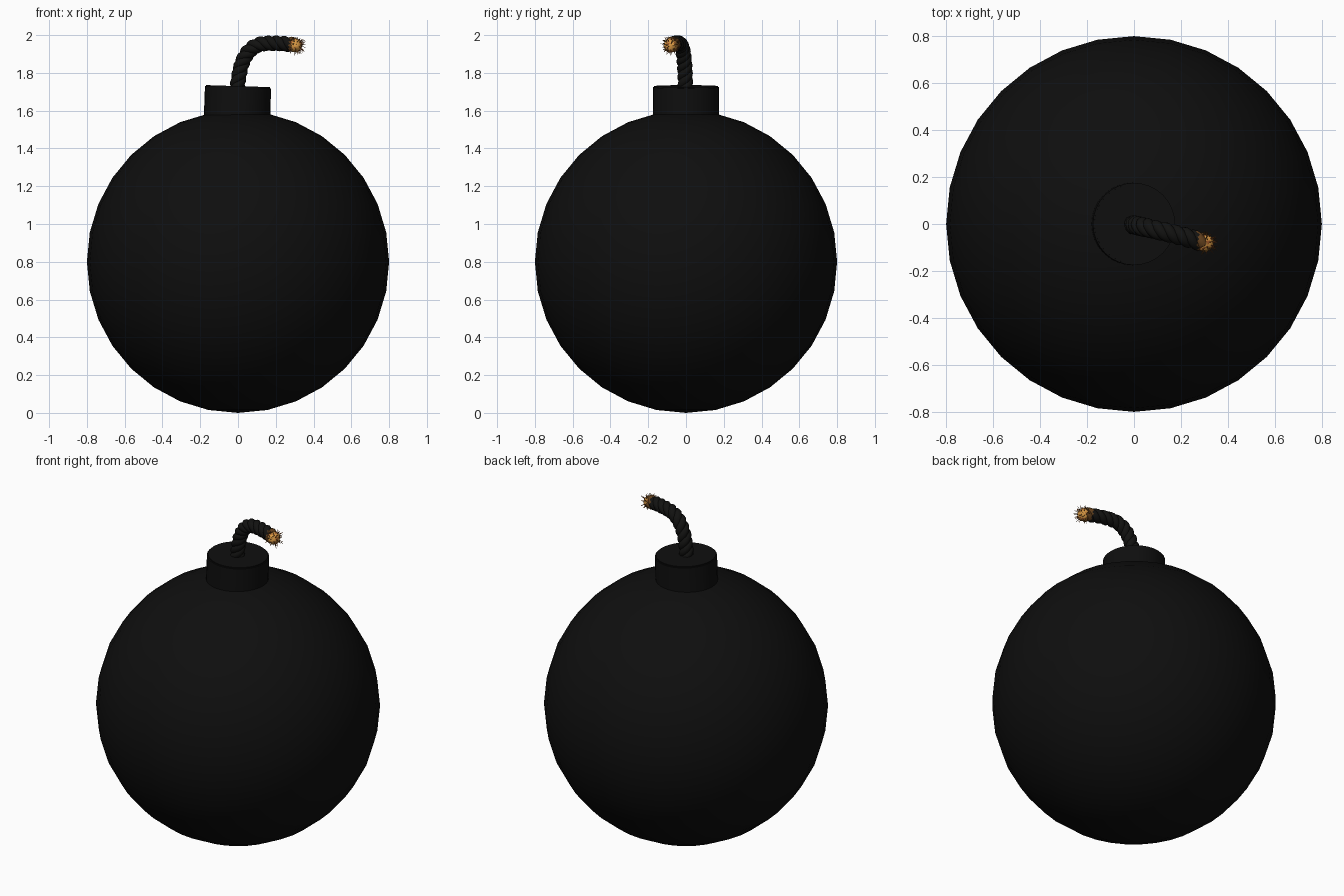
import bpy, bmesh, math, random
from mathutils import Vector, Matrix
from mathutils.geometry import interpolate_bezier

if "Cube" in bpy.data.objects:
    bpy.data.objects.remove(bpy.data.objects["Cube"])

random.seed(4)


def material(name, rgb):
    m = bpy.data.materials.new(name)
    m.diffuse_color = (*rgb, 1)
    m.use_nodes = True
    m.node_tree.nodes["Principled BSDF"].inputs["Base Color"].default_value = m.diffuse_color
    return m


IRON = material("black iron", (0.0045, 0.0045, 0.0045))
ROPE = material("dark rope", (0.006, 0.006, 0.0055))
GOLD = material("glowing gold", (0.72, 0.33, 0.06))
RED = material("ember red", (0.32, 0.09, 0.02))
SCORCH = material("scorched brown", (0.12, 0.05, 0.012))


def make_object(name, bm, mats, angle=40):
    me = bpy.data.meshes.new(name)
    bm.to_mesh(me)
    bm.free()
    ob = bpy.data.objects.new(name, me)
    bpy.context.collection.objects.link(ob)
    for m in mats:
        me.materials.append(m)
    bpy.ops.object.select_all(action='DESELECT')
    ob.select_set(True)
    bpy.context.view_layer.objects.active = ob
    bpy.ops.object.shade_smooth_by_angle(angle=math.radians(angle))
    return ob


# Round body
bm = bmesh.new()
bmesh.ops.create_uvsphere(bm, u_segments=32, v_segments=16, radius=0.8)
bmesh.ops.translate(bm, verts=bm.verts, vec=(0, 0, 0.8))
make_object("bomb_body", bm, [IRON])

# Collar, very slightly tilted
bm = bmesh.new()
tilt = Matrix.Translation((-0.003, 0, 1.63)) @ Matrix.Rotation(math.radians(1.8), 4, 'Y')
bmesh.ops.create_cone(bm, cap_ends=True, segments=32, radius1=0.176, radius2=0.175,
                      depth=0.2, matrix=tilt)
rim = [e for e in bm.edges if all(v.co.z > 1.68 for v in e.verts)]
bmesh.ops.bevel(bm, geom=rim, offset=0.006, segments=2, affect='EDGES')
make_object("collar", bm, [IRON])

# Fuse centre line: up out of the collar, then over to the right and front
bends = [
    (Vector((-0.005, -0.003, 1.67)), Vector((0.0, -0.003, 1.83)),
     Vector((0.03, -0.01, 1.95)), Vector((0.15, -0.038, 1.956))),
    (Vector((0.15, -0.038, 1.956)), Vector((0.20, -0.05, 1.959)),
     Vector((0.25, -0.065, 1.956)), Vector((0.295, -0.078, 1.948))),
]
line = interpolate_bezier(*bends[0], 48)[:-1] + interpolate_bezier(*bends[1], 24)


def frames(pts):
    """Points with tangent and two side directions, carried along without twist."""
    side = Vector((0, 1, 0))
    dist, out = 0.0, []
    for i, p in enumerate(pts):
        t = (pts[min(i + 1, len(pts) - 1)] - pts[max(i - 1, 0)]).normalized()
        side = (side - t * side.dot(t)).normalized()
        if i:
            dist += (p - pts[i - 1]).length
        out.append((p, side.copy(), t.cross(side), dist))
    return out


def tube(bm, pts, radius, sides=10):
    rings = []
    for p, a, b, _ in frames(pts):
        rings.append([bm.verts.new(p + radius * (a * math.cos(k * math.tau / sides)
                                                 + b * math.sin(k * math.tau / sides)))
                      for k in range(sides)])
    for r, s in zip(rings, rings[1:]):
        for k in range(sides):
            n = (k + 1) % sides
            bm.faces.new((r[k], r[n], s[n], s[k]))
    bm.faces.new(rings[0][::-1])
    bm.faces.new(rings[-1])


# Twisted three-strand fuse, scorched near the tip
bm = bmesh.new()
for strand in range(3):
    pts = []
    for p, a, b, d in frames(line):
        ang = strand * math.tau / 3 + d * math.tau / 0.13
        pts.append(p + 0.019 * (a * math.cos(ang) + b * math.sin(ang)))
    tube(bm, pts, 0.023)
for f in bm.faces:
    if f.calc_center_median().x > 0.272:
        f.material_index = 1
make_object("fuse", bm, [ROPE, SCORCH], 60)

# Glowing ember: gold with a redder side facing the rope, and red patches
tip = Vector((0.302, -0.081, 1.946))
out_dir = Vector((0.95, -0.28, -0.12)).normalized()
bm = bmesh.new()
bmesh.ops.create_icosphere(bm, subdivisions=3, radius=0.037,
                           matrix=Matrix.Translation(tip))
for v in bm.verts:
    v.co += (v.co - tip) * random.uniform(-0.08, 0.08)
for f in bm.faces:
    toward = (f.calc_center_median() - tip).normalized().dot(out_dir)
    f.material_index = 1 if toward < -0.35 or random.random() < 0.15 else 0
make_object("ember", bm, [GOLD, RED])

# Fine burning threads sticking out round the ember
bm = bmesh.new()
count = 0
while count < 60:
    d = Vector([random.gauss(0, 1) for _ in range(3)]).normalized()
    if d.dot(out_dir) < -0.45:
        continue
    length = random.uniform(0.02, 0.034)
    if d.dot(out_dir) < 0.5:
        length *= 0.75
    m = (Matrix.Translation(tip + d * (0.03 + length / 2))
         @ d.to_track_quat('Z', 'Y').to_matrix().to_4x4())
    before = set(bm.faces)
    bmesh.ops.create_cone(bm, cap_ends=True, segments=4, radius1=0.0026,
                          radius2=0.0008, depth=length, matrix=m)
    for f in set(bm.faces) - before:
        f.material_index = count % 2
    count += 1
make_object("burning_threads", bm, [SCORCH, RED])
